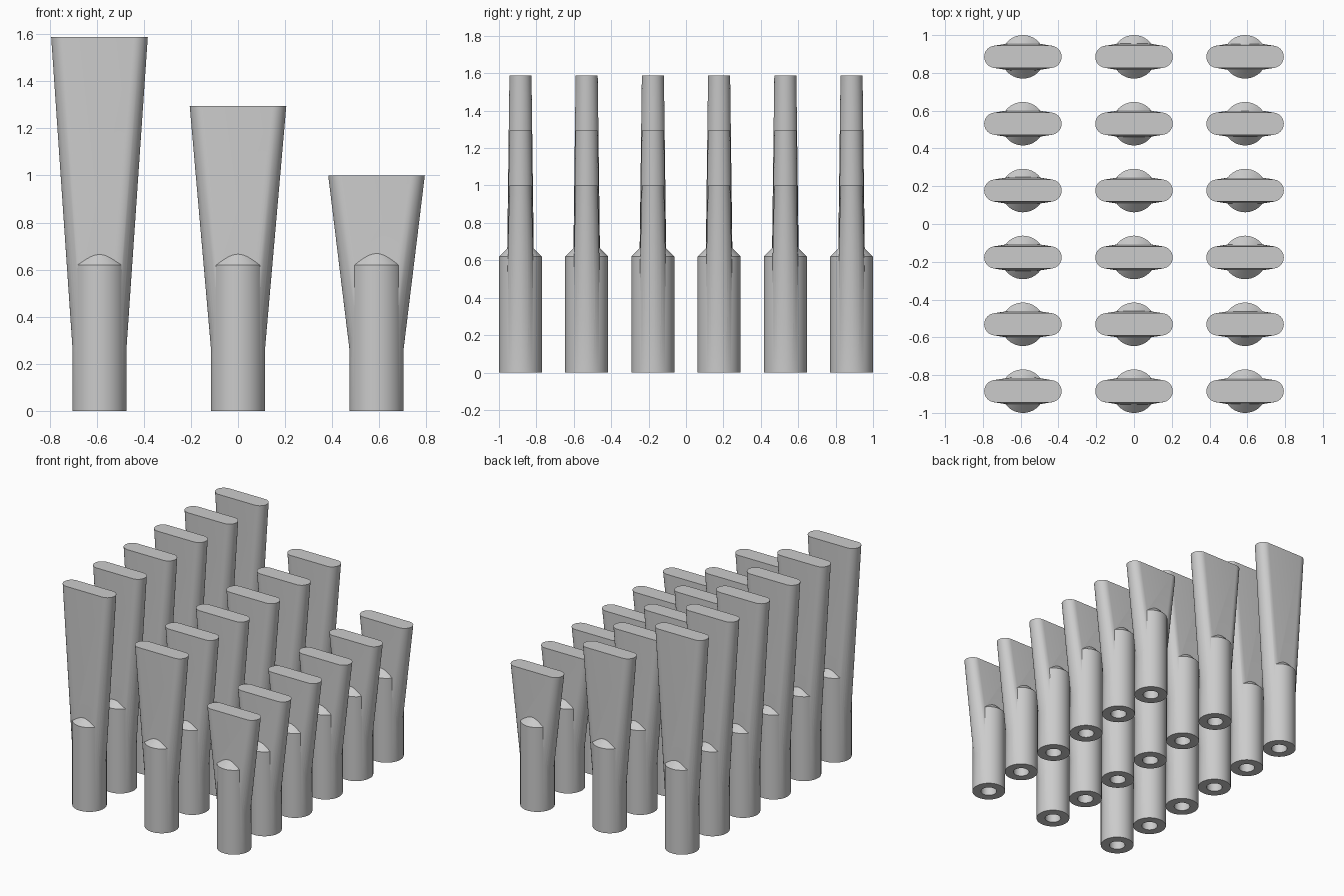
import bpy, bmesh
from math import sin, cos, pi, radians

if "Cube" in bpy.data.objects:
    bpy.data.objects.remove(bpy.data.objects["Cube"])

R, HOLE, SHOULDER = 0.115, 0.055, 0.62
COLUMNS = [(-0.588, 1.587, "tall"), (0.0, 1.295, "medium"), (0.588, 1.0, "short")]
ROW_PITCH = 0.354


def circle(r, z, n=64):
    return [(r * cos(2 * pi * i / n), r * sin(2 * pi * i / n), z) for i in range(n)]


def stadium(half_w, r, z, n=20):
    # oval outline: two half circles joined by straight flanks
    pts = []
    for side in (1, -1):
        for i in range(n + 1):
            a = -pi / 2 + pi * i / n
            pts.append((side * (half_w - r + r * cos(a)), side * r * sin(a), z))
    return pts


def loft(name, rings):
    # closed solid through stacked rings of equal count
    bm = bmesh.new()
    loops = [[bm.verts.new(p) for p in ring] for ring in rings]
    for a, b in zip(loops, loops[1:]):
        for i in range(len(a)):
            j = (i + 1) % len(a)
            bm.faces.new((a[i], a[j], b[j], b[i]))
    bm.faces.new(loops[0][::-1])
    bm.faces.new(loops[-1])
    bmesh.ops.recalc_face_normals(bm, faces=bm.faces)
    mesh = bpy.data.meshes.new(name)
    bm.to_mesh(mesh)
    bm.free()
    obj = bpy.data.objects.new(name, mesh)
    bpy.context.collection.objects.link(obj)
    return obj


def peg_mesh(name, height):
    # round shank with chamfered shoulder
    shank = loft("shank", [circle(R, 0), circle(R, SHOULDER), circle(0.05, SHOULDER + 0.065)])
    # flat flaring blade
    blade = loft("blade", [stadium(0.1135, 0.076, 0.25), stadium(0.205, 0.059, height)])
    # blind bore in the underside
    bore = loft("bore_cutter", [circle(HOLE, -0.1, 48), circle(HOLE, 0.5, 48)])
    for tool, op in ((blade, 'UNION'), (bore, 'DIFFERENCE')):
        mod = shank.modifiers.new(op.lower(), 'BOOLEAN')
        mod.operation, mod.object, mod.solver = op, tool, 'EXACT'
        tool.hide_render = True
    deps = bpy.context.evaluated_depsgraph_get()
    mesh = bpy.data.meshes.new_from_object(shank.evaluated_get(deps))
    mesh.name = name
    for o in (shank, blade, bore):
        bpy.data.objects.remove(o)
    mesh.shade_smooth()
    mesh.set_sharp_from_angle(angle=radians(25))
    return mesh


# three columns of six pegs, sharing one mesh per column
for x, height, label in COLUMNS:
    mesh = peg_mesh(label + "_peg", height)
    for row in range(6):
        peg = bpy.data.objects.new(f"{label}_peg_{row + 1}", mesh)
        peg.location = (x, (row - 2.5) * ROW_PITCH, 0)
        bpy.context.collection.objects.link(peg)
